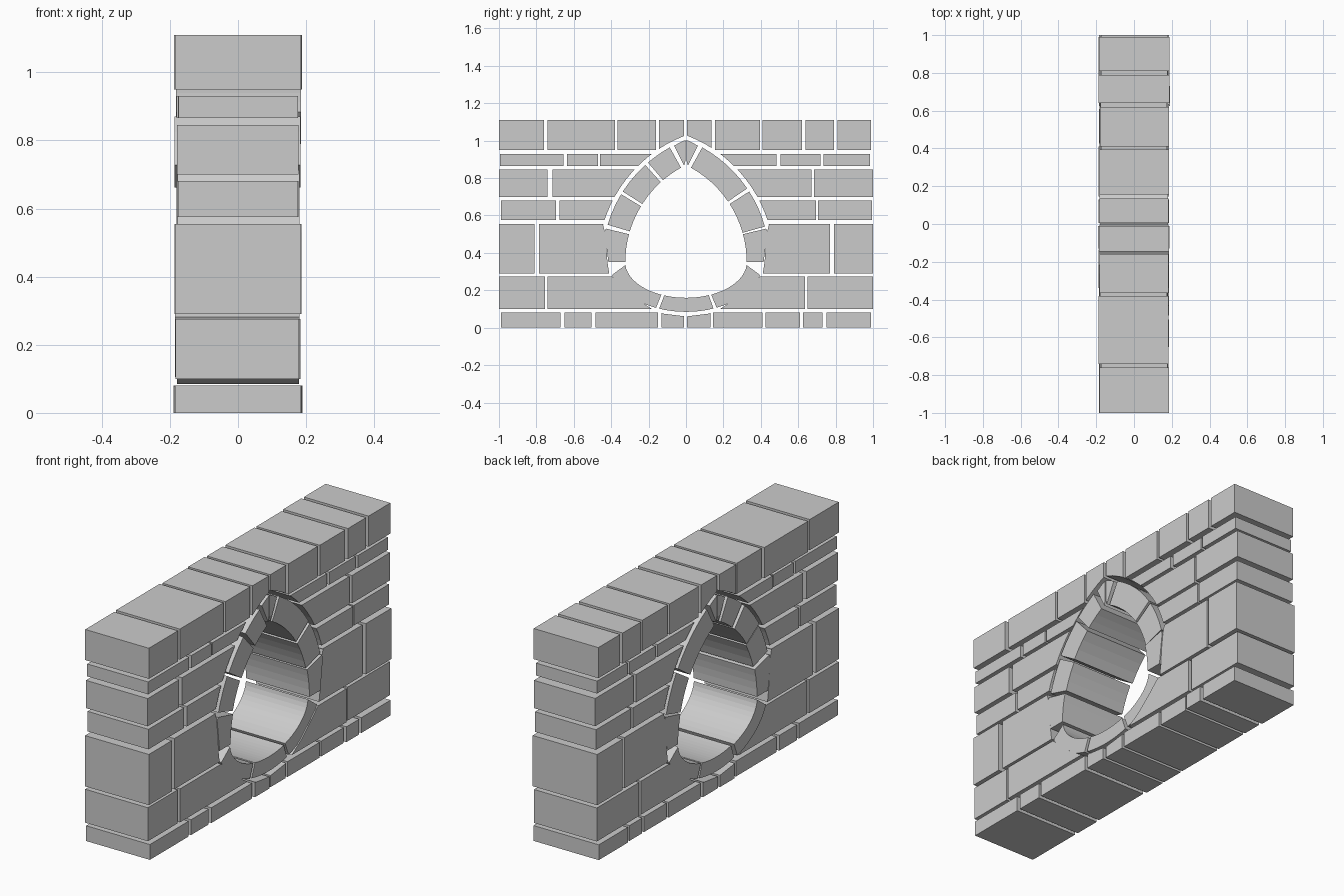
import bpy, bmesh, random
from math import sin, cos, radians, sqrt

if "Cube" in bpy.data.objects:
    bpy.data.objects.remove(bpy.data.objects["Cube"])

random.seed(4)
C, ZC = 0.2535, 0.35          # arc centre offset and springing height
R_IN, R_OUT, R_CUT = 0.578, 0.702, 0.725


def prism(name, pts, x0, x1):
    """Extrude a (y, z) outline along x."""
    bm = bmesh.new()
    a = [bm.verts.new((x0, y, z)) for y, z in pts]
    b = [bm.verts.new((x1, y, z)) for y, z in pts]
    n = len(pts)
    bm.faces.new(a)
    bm.faces.new(b[::-1])
    for i in range(n):
        j = (i + 1) % n
        bm.faces.new((a[i], b[i], b[j], a[j]))
    bmesh.ops.recalc_face_normals(bm, faces=bm.faces)
    me = bpy.data.meshes.new(name)
    bm.to_mesh(me)
    bm.free()
    ob = bpy.data.objects.new(name, me)
    bpy.context.collection.objects.link(ob)
    return ob


def arc(r, a0, a1, side, n):
    """Points on one side of the pointed arch, clipped at the middle."""
    out = []
    for i in range(n + 1):
        t = radians(a0 + (a1 - a0) * i / n)
        out.append((side * max(r * cos(t) - C, 0.0), ZC + r * sin(t)))
    return out


def bowl(w, d, a0, a1, n):
    """Points on the lower half ellipse."""
    return [(w * cos(radians(a0 + (a1 - a0) * i / n)),
             ZC - d * sin(radians(a0 + (a1 - a0) * i / n))) for i in range(n + 1)]


def depth():
    return -random.uniform(0.178, 0.187), random.uniform(0.178, 0.186)


# Opening cutter for the wall blocks
half = [(0.12, 0.075), (0.185, 0.102), (0.262, 0.152), (0.335, 0.215),
        (0.41, 0.285), (0.42, 0.35), (0.43, 0.5)] + arc(R_CUT, 16, 69, 1, 12)
apex = (0.0, ZC + sqrt(R_CUT ** 2 - C ** 2))
half = [p for p in half if p[0] > 0.005]
outline = [(0.0, 0.06)] + half + [apex] + [(-y, z) for y, z in reversed(half)]
cutter = prism("opening_cutter", outline, -0.5, 0.5)
cutter.hide_render = True

# Courses: bottom, top, depth each side, block spans along y
courses = [
    (0.0, 0.08, 0.186, [(-.99, -.67), (-.65, -.505), (-.485, -.15), (-.13, -.01), (.005, .13),
                        (.145, .41), (.425, .61), (.625, .73), (.75, .99)]),
    (0.10, 0.275, 0.181, [(-1, -.755), (-.74, -.05), (.05, .635), (.65, 1)]),
    (0.29, 0.555, 0.183, [(-1, -.81), (-.785, -.2), (.2, .77), (.79, 1)]),
    (0.575, 0.68, 0.176, [(-.99, -.695), (-.675, -.2), (.2, .695), (.705, .995)]),
    (0.70, 0.845, 0.178, [(-1, -.74), (-.715, -.1), (.1, .67), (.685, 1)]),
    (0.865, 0.93, 0.176, [(-.995, -.655), (-.635, -.47), (-.46, -.1), (.1, .485),
                          (.505, .72), (.735, .985)]),
    (0.95, 1.11, 0.184, [(-1, -.76), (-.74, -.38), (-.365, -.16), (-.145, -.01), (.005, .135),
                         (.155, .395), (.41, .62), (.64, .79), (.81, .99)]),
]
for row, (z0, z1, d, spans) in enumerate(courses, 1):
    for k, (y0, y1) in enumerate(spans, 1):
        j = random.uniform(-0.003, 0.004)
        ob = prism(f"wall_block_{row}_{k}", [(y0, z0), (y1, z0), (y1, z1), (y0, z1)],
                   -d - j, d + random.uniform(-0.003, 0.004))
        if min(abs(y0), abs(y1)) < 0.25:
            mod = ob.modifiers.new("opening", 'BOOLEAN')
            mod.operation = 'DIFFERENCE'
            mod.solver = 'EXACT'
            mod.object = cutter
            bpy.context.view_layer.objects.active = ob
            bpy.ops.object.modifier_apply(modifier="opening")
bpy.data.objects.remove(cutter)

# Arch stones: angle ranges on each side of the pointed arch
arch = {-1: [(16.6, 31.2), (32.6, 47.8), (49.4, 61.0)], 1: [(15.8, 32.6), (34.2, 61.0)]}
for side, stones in arch.items():
    label = "left" if side < 0 else "right"
    for k, (a0, a1) in enumerate(stones, 1):
        n = max(3, int((a1 - a0) / 4))
        prism(f"arch_stone_{label}_{k}",
              arc(R_IN, a0, a1, side, n) + arc(R_OUT, a0, a1, side, n)[::-1], *depth())
    # Jamb stone, trimmed on its outer side
    prism(f"jamb_stone_{label}",
          arc(R_IN, 0, 15, side, 4) + [(side * .428, .53), (side * .435, .51),
                                       (side * .415, .35)], *depth())
    # Half of the keystone
    prism(f"keystone_{label}", [(side * .002, .895), (side * .01, .867), (side * .063, .973),
                                (side * .03, .992), (side * .002, 1.004)], -0.182, 0.182)

# Sill stones around the curved base: inner and outer angle ranges
sills = [((4.5, 65.5), (15, 66.5)), ((68, 111), (69, 110.5)), ((114, 175.5), (113, 165))]
for k, (i, o) in enumerate(sills, 1):
    prism(f"sill_stone_{k}", bowl(.325, .19, *i, 10) + bowl(.41, .265, *o, 10)[::-1], *depth())
